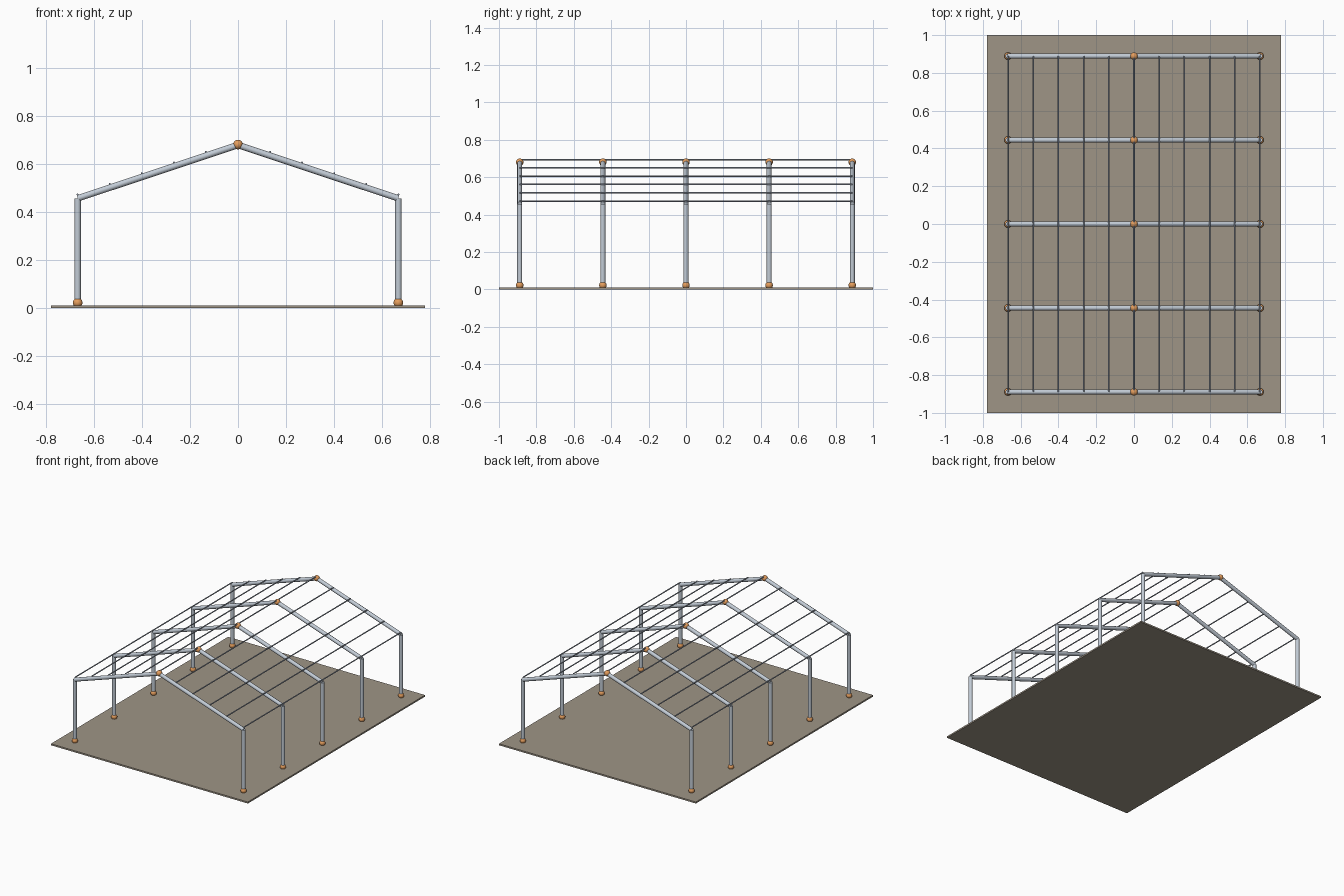
import bpy
from mathutils import Vector

cube = bpy.data.objects.get("Cube")
if cube:
    bpy.data.objects.remove(cube, do_unlink=True)


def material(name, color):
    mat = bpy.data.materials.new(name)
    mat.use_nodes = True
    mat.diffuse_color = (*color, 1)
    mat.node_tree.nodes["Principled BSDF"].inputs["Base Color"].default_value = (*color, 1)
    return mat


steel = material("steel", (0.54, 0.6, 0.67))
purlin_steel = material("purlin steel", (0.36, 0.41, 0.49))
copper = material("copper", (0.78, 0.34, 0.11))
earth = material("earth", (0.345, 0.3, 0.24))


def finish(name, mat, smooth=True):
    obj = bpy.context.object
    obj.name = name
    obj.data.materials.append(mat)
    if smooth:
        bpy.ops.object.shade_smooth_by_angle()
    return obj


def tube(name, start, end, radius, mat):
    a, b = Vector(start), Vector(end)
    bpy.ops.mesh.primitive_cylinder_add(vertices=16, radius=radius, depth=(b - a).length,
                                        location=(a + b) / 2)
    bpy.context.object.rotation_euler = (b - a).to_track_quat("Z", "Y").to_euler()
    return finish(name, mat)


def ball(name, location):
    bpy.ops.mesh.primitive_uv_sphere_add(segments=20, ring_count=12, radius=0.02, location=location)
    return finish(name, copper)


HALF_SPAN, HALF_LENGTH = 0.667, 0.889
FLOOR, EAVE, RIDGE = 0.011, 0.456, 0.678
TUBE = 0.0133

# Ground slab
bpy.ops.mesh.primitive_cube_add(size=1, location=(0, 0, FLOOR / 2))
bpy.context.object.scale = (1.556, 2, FLOOR)
finish("ground_slab", earth, smooth=False)

# Portal frames: columns, rafters and joint balls
for i in range(5):
    y = HALF_LENGTH * (i - 2) / 2
    for side, label in ((1, "left"), (-1, "right")):
        x = side * HALF_SPAN
        tube(f"{label}_column_{i + 1}", (x, y, FLOOR), (x, y, EAVE), TUBE, steel)
        tube(f"{label}_rafter_{i + 1}", (x, y, EAVE), (0, y, RIDGE), TUBE, steel)
        ball(f"{label}_base_joint_{i + 1}", (x, y, 0.022))
    ball(f"ridge_joint_{i + 1}", (0, y, 0.68))

# Purlins running along the roof
for k in range(-5, 6):
    x = HALF_SPAN * k / 5
    z = RIDGE - (RIDGE - EAVE) * abs(k) / 5 + 0.016
    tube(f"purlin_{k + 6}", (x, -HALF_LENGTH, z), (x, HALF_LENGTH, z), 0.004, purlin_steel)
